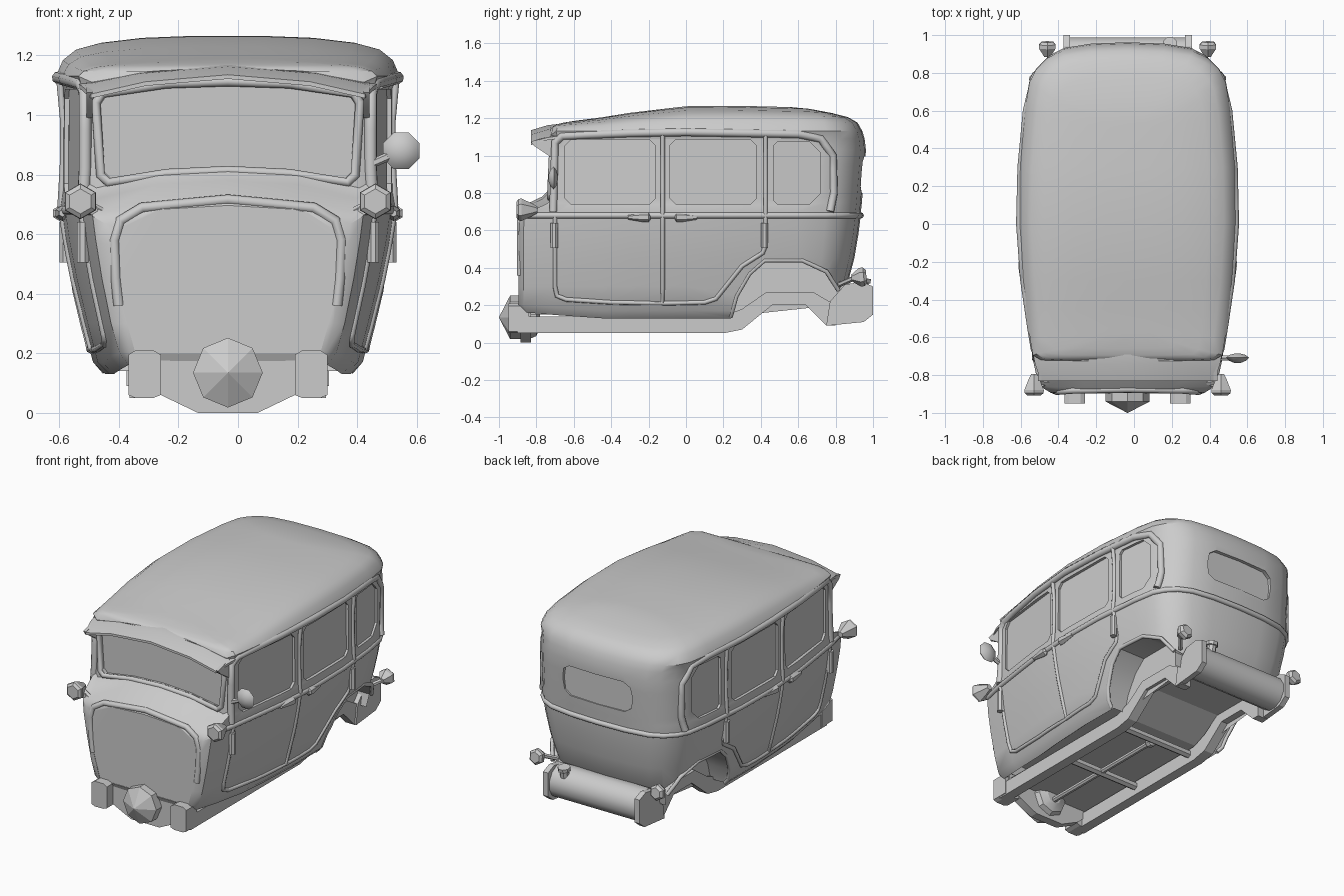
import bpy, bmesh, math
from mathutils import Vector

if "Cube" in bpy.data.objects:
    bpy.data.objects.remove(bpy.data.objects["Cube"])
X0 = -0.034            # body axis (the single mirror shifts the overall centre)
SIDES = ((1, "right"), (-1, "left"))

def lerp(table, t):
    if t <= table[0][0]:
        return table[0][1]
    for (a, va), (b, vb) in zip(table, table[1:]):
        if t <= b:
            return va + (vb - va) * (t - a) / (b - a)
    return table[-1][1]

def activate(ob):
    bpy.ops.object.select_all(action='DESELECT')
    ob.select_set(True)
    bpy.context.view_layer.objects.active = ob

def smooth(ob, angle):
    activate(ob)
    bpy.ops.object.shade_smooth_by_angle(angle=math.radians(angle))

def mesh(name, verts, faces, angle=35):
    me = bpy.data.meshes.new(name)
    me.from_pydata([(v[0] + X0, v[1], v[2]) for v in verts], [], faces)
    bm = bmesh.new()
    bm.from_mesh(me)
    bmesh.ops.recalc_face_normals(bm, faces=bm.faces)
    bm.to_mesh(me)
    bm.free()
    ob = bpy.data.objects.new(name, me)
    bpy.context.collection.objects.link(ob)
    smooth(ob, angle)
    return ob

def loft_data(loops, caps=True):
    n = len(loops[0])
    verts = [v for loop in loops for v in loop]
    faces = [(k * n + i, k * n + (i + 1) % n, (k + 1) * n + (i + 1) % n, (k + 1) * n + i)
             for k in range(len(loops) - 1) for i in range(n)]
    if caps:
        faces += [tuple(range(n)), tuple(range(len(verts) - n, len(verts)))]
    return verts, faces

def loft(name, loops, angle=35):
    return mesh(name, *loft_data(loops), angle)

def lathe(name, profile, start, direction, n=8, angle=35, turn=.5):
    q = Vector(direction).to_track_quat('Z', 'Y')
    ring = [2 * math.pi * (i + turn) / n for i in range(n)]
    return loft(name, [[Vector(start) + q @ Vector((r * math.cos(a), r * math.sin(a), t)) for a in ring]
                       for r, t in profile], angle)

def bar(name, a, b, r, n=8):
    d = Vector(b) - Vector(a)
    return lathe(name, [(r, 0), (r, d.length)], a, d, n)

def tube(name, pts, r, closed=False):
    cu = bpy.data.curves.new(name, 'CURVE')
    cu.dimensions, cu.bevel_depth, cu.bevel_resolution, cu.use_fill_caps = '3D', r, 2, True
    sp = cu.splines.new('POLY')
    sp.points.add(len(pts) - 1)
    for p, c in zip(sp.points, pts):
        p.co = (c[0] + X0, c[1], c[2], 1)
    sp.use_cyclic_u = closed
    ob = bpy.data.objects.new(name, cu)
    bpy.context.collection.objects.link(ob)
    activate(ob)
    bpy.ops.object.convert(target='MESH')
    smooth(bpy.context.view_layer.objects.active, 60)

# Body shape tables: plan half-width by y, layers (z, width factor, front y, back y, front crown)
PLAN = [(-.9, .46), (-.72, .5), (-.6, .52), (-.3, .56), (0, .58), (.3, .575), (.6, .548),
        (.76, .522), (.83, .487), (.89, .43), (.93, .35), (.953, .2), (.96, 0)]
LAYERS = [(.13, .71, -.88, .80, 0), (.17, .78, -.9, .81, 0), (.3, .84, -.9, .86, 0), (.45, .905, -.9, .9, 0),
          (.58, .95, -.9, .922, .6), (.66, .97, -.895, .932, 1), (.7, .98, -.865, .935, 1),
          (.745, .967, -.77, .94, 1), (.78, .966, -.735, .943, 1), (.95, .965, -.722, .957, 1),
          (1.03, .964, -.718, .962, 1), (1.09, .965, -.715, .955, 1), (1.13, .995, -.725, .943, .8)]
ROOF = [(-.72, 1.17), (-.45, 1.205), (-.1, 1.262), (.18, 1.27), (.65, 1.258), (.86, 1.243)]
FZ = [l[:2] for l in LAYERS]

def surf(y, z, out=0.0):
    return lerp(PLAN, y) * lerp(FZ, z) + out

def ring(z, f, yf, yb, crown, rise=None):
    wf = lerp(PLAN, yf) * f
    half = [(0, yf, z + .035 * crown), (.5 * wf, yf, z + .022 * crown), (.92 * wf, yf + .004, z - .025 * crown)]
    for y in [yf + .03, (yf - .5) / 2, -.45, -.3, 0, .3, .6, .76, .83, .89, .93, .953, .96]:
        half.append((lerp(PLAN, y) * f, y if y < .5 else .5 + (y - .5) * (yb - .5) / .46, z))
    if z < .18:      # bottom edge rises at both ends
        half = [(x, y, h + lerp([(-.9, .035), (-.5, 0), (.6, 0), (.8, .065)], y)) for x, y, h in half]
    if rise is not None:
        half = [(x, y, 1.13 + (lerp(ROOF, y) - 1.13) * rise) for x, y, h in half]
    return half + [(-x, y, h) for x, y, h in reversed(half[1:-1])]

# Body shell: cavity floor, side layers, then roof rings
loops = [ring(.3, .68, -.86, .78, 0), ring(.15, .67, -.86, .78, 0)] + [ring(*l) for l in LAYERS]
for s, g, yf, yb in ((.955, .4, -.718, .918), (.88, .66, -.71, .868), (.74, .82, -.695, .78),
                     (.5, .94, -.66, .66), (.2, .99, -.6, .56)):
    loops.append(ring(1.13, s, yf, yb, 0, g))
verts, faces = loft_data(loops, False)
N = len(loops[0])
for base in (0, len(verts) - N):
    for i in range(N // 2):
        faces.append(tuple(base + k for k in dict.fromkeys([i, i + 1, (N - i - 1) % N, (N - i) % N])))
body = mesh("car_body", verts, faces)

# Outlines of windows (cut corners), front panel and wheel arch
def window(a, b, lo, hi, c, d):
    return [(a + c, lo), (b - d, lo), (b, lo + d), (b, hi - d), (b - d, hi), (a + c, hi), (a, hi - c), (a, lo + c)]

def mirrored(half):
    return half + [(-x, z) for x, z in reversed(half) if x > 0]

WINDOWS = [window(-.65, -.165, .74, 1.085, .035, .03), window(-.085, .375, .74, 1.085, .03, .03),
           window(.47, .72, .74, 1.075, .02, .06)]
ARCH = [(.24, .14), (.27, .25), (.34, .37), (.42, .44), (.62, .44), (.75, .38), (.815, .28), (.80, .2)]
GLASS = mirrored([(0, .825), (.2, .815), (.39, .785), (.415, .81), (.43, 1.03), (.41, 1.06), (.2, 1.093), (0, 1.1)])
PANEL = mirrored([(0, .2), (.31, .2), (.355, .36), (.365, .45), (.37, .58), (.35, .645), (.28, .688), (0, .715)])
REAR = mirrored([(0, .80), (.19, .80), (.235, .83), (.245, .9), (.235, .965), (.19, .995), (0, .995)])

# Pockets for the windows, front panel and wheel arches
cutters = [[[(x, -.705, z) for x, z in GLASS], [(x, -.86, z) for x, z in GLASS]],
           [[(x, -.894, z) for x, z in PANEL], [(x, -1.1, z) for x, z in PANEL]],
           [[(x, .94 - x * x * .3, z) for x, z in REAR], [(x, 1.1, z) for x, z in REAR]]]
for sx, side in SIDES:
    for w in WINDOWS:
        cutters.append([[(sx * surf(y, z, -.015), y, z) for y, z in w], [(sx * .8, y, z) for y, z in w]])
    cutters.append([[(sx * x, y, z) for y, z in [(.24, .03)] + ARCH + [(.80, .03)]] for x in (.3, .8)])
for c in cutters:
    tool = loft("cutter", c)
    tool.hide_render = True
    mod = body.modifiers.new("cut", 'BOOLEAN')
    mod.operation, mod.object, mod.solver = 'DIFFERENCE', tool, 'EXACT'
    activate(body)
    bpy.ops.object.modifier_move_to_index(modifier="cut", index=0)
    bpy.ops.object.modifier_apply(modifier="cut")
    bpy.data.objects.remove(tool)
smooth(body, 35)

# Beads on front, windshield and belt line
tube("windshield_frame", [(x * 1.03, -.728 + (z - .78) * .05, z + (.012 if z > .95 else -.012)) for x, z in GLASS], .016, True)
tube("front_panel_rim", [(x * 1.03, -.886 + max(0, z - .66) * .2, z) for x, z in PANEL if z > .35], .018)
belt = [(surf(y, .68, -.004), .5 + (y - .5) * .943 if y > .5 else y, .68)
        for y in (-.86, -.72, -.45, -.3, 0, .3, .6, .76, .83, .89, .93, .953, .96)]
belt[-1] = (0, belt[-1][1], .68)
tube("belt_line", belt + [(-x, y, z) for x, y, z in reversed(belt[:-1])], .017)
# Sun visor
vx = [-1, -.6, 0, .6, 1]
loft("sun_visor", [[(x * w, y, z - .065 * x * x) for x in vx] + [(x * w, y, z - .014 - .065 * x * x) for x in vx[::-1]]
                   for w, y, z in ((.5, -.69, 1.168), (.49, -.74, 1.162), (.46, -.83, 1.135))])

for sx, side in SIDES:
    def P(x, y, z):
        return (sx * x, y, z)
    def on_body(pts, out=0.0):
        fine = [Vector(a).lerp(Vector(b), t / 3) for a, b in zip(pts, pts[1:]) for t in range(3)] + [Vector(pts[-1])]
        return [P(surf(y, z, out), y, z) for y, z in fine]
    def slab(name, outline, x1, x2):
        loft(side + name, [[P(x, y, z) for y, z in outline] for x in (x1, x2)], 20)
    slab("_visor_bracket", [(-.83, 1.075), (-.81, 1.05), (-.72, .99), (-.7, 1.11)], .455, .475)
    # Window arch bead, door seams and wheel arch lip
    tube(side + "_window_arch", on_body([(-.71, .7), (-.7, 1.07), (-.66, 1.105), (-.3, 1.12), (0, 1.125), (.3, 1.12),
                                         (.6, 1.115), (.72, 1.09), (.785, 1.0), (.79, .8), (.77, .7)], -.006), .022)
    tube(side + "_front_door_seam", on_body([(-.7, .68), (-.7, .3), (-.69, .25), (-.64, .23), (-.4, .215),
                                             (-.125, .21), (-.125, .45), (-.125, .7), (-.125, 1.12)]), .012)
    tube(side + "_rear_door_seam", on_body([(-.125, .21), (.1, .215), (.16, .235), (.22, .31), (.3, .41), (.41, .48),
                                            (.425, .52), (.425, .7), (.425, 1.12)]), .012)
    tube(side + "_wheel_arch_lip", on_body(ARCH[:-1], -.008), .012)
    # Wheel well liner
    liner = [(.53 + (y - .53) * .985, .2 + (z - .2) * .985) for y, z in ARCH]
    n = len(liner)
    mesh(side + "_wheel_well", [P(.31, y, z) for y, z in liner] + [P(surf(y, z, -.02), y, z) for y, z in liner],
         [(i, i + 1, n + i + 1, n + i) for i in range(n - 1)] + [tuple(range(n))])
    # Hinges and door handles
    for y, d in ((-.705, "front"), (.42, "rear")):
        bar(f"{side}_{d}_hinge", P(surf(y, .57, .012), y, .505), P(surf(y, .57, .012), y, .64), .021)
    for y, s, d in ((-.19, -1, "front"), (-.06, 1, "rear")):
        lathe(f"{side}_{d}_door_handle", [(.012, 0), (.026, .01), (.026, .035), (.012, .12)],
              P(surf(y, .67, .004), y, .67), (0, s, 0), 6)
    # Headlights and tail lights with arms
    lathe(side + "_headlight", [(.018, 0), (.035, .03), (.06, .085), (.058, .1), (.042, .112)],
          P(.495, -.795, .71), (0, -1, 0), 6, 20)
    bar(side + "_headlight_arm", P(.49, -.83, .705), P(.40, -.84, .66), .018, 6)
    lathe(side + "_tail_light", [(.018, 0), (.05, .045), (.05, .065), (.035, .08)], P(.425, .885, .345), (0, 1, .1), 6, 20)
    bar(side + "_tail_light_arm", P(.425, .9, .345), P(.36, .82, .31), .014, 6)
    # Chassis rails, front horns and tank end plates
    slab("_chassis_rail", [(-.9, .05), (.2, .05), (.3, .07), (.46, .2), (.64, .2), (.75, .09), (.8, .09), (.8, .2),
                           (.68, .27), (.43, .27), (.3, .18), (.2, .14), (-.9, .14)], .265, .33)
    horn = [(.225, .06), (.25, .05), (.31, .05), (.334, .06), (.334, .195), (.31, .21), (.25, .21), (.225, .195)]
    loft(side + "_rail_horn", [[P(x, y, z) for x, z in horn] for y in (-.95, -.84)], 20)
    slab("_tank_end_plate", [(.75, .09), (.95, .11), (1, .15), (1, .3), (.94, .325), (.85, .31), (.77, .22)], .305, .34)

# Fuel tank and filler cap
bar("fuel_tank", (-.31, .885, .215), (.31, .885, .215), .105, 12)
lathe("filler_cap", [(.028, 0), (.028, .04), (.038, .042), (.038, .065)], (.225, .945, .28), (0, .15, 1), 8)
# Wing mirror (right side only)
lathe("wing_mirror", [(.02, 0), (.05, .012), (.066, .028), (.045, .042), (.012, .05)], (.582, -.735, .88), (0, 1, 0), 8)
bar("wing_mirror_arm", (.48, -.71, .835), (.56, -.71, .87), .015, 6)
# Floor pan, gearbox, drive shaft and cross members
pan = [(-.84, .15), (.2, .15), (.42, .26), (.68, .26), (.8, .19)]
loft("floor_pan", [[(x, y, z) for x in (-.3, .3)] + [(x, y, z + .02) for x in (.3, -.3)] for y, z in pan], 20)
lathe("gearbox", [(.001, 0), (.117, .06), (.117, .16), (.1, .2), (.05, .22)], (0, -1, .135), (0, 1, 0), 8, 20, 0)
bar("drive_shaft", (0, -.79, .11), (0, .1, .11), .018)
lathe("shaft_joint", [(.01, 0), (.032, .02), (.032, .05), (.01, .07)], (0, .08, .11), (0, 1, 0))
belly = [(-.31, .2), (-.31, .14), (-.225, .06), (-.1, 0), (.1, 0), (.225, .06), (.31, .14), (.31, .2)]
loft("front_cross_member", [[(x, y, z) for x, z in belly] for y in (-.885, -.83)], 20)
for i, y in enumerate((-.35, .15)):
    bar(f"cross_member_{i + 1}", (-.28, y, .11), (.28, y, .11), .025, 6)
